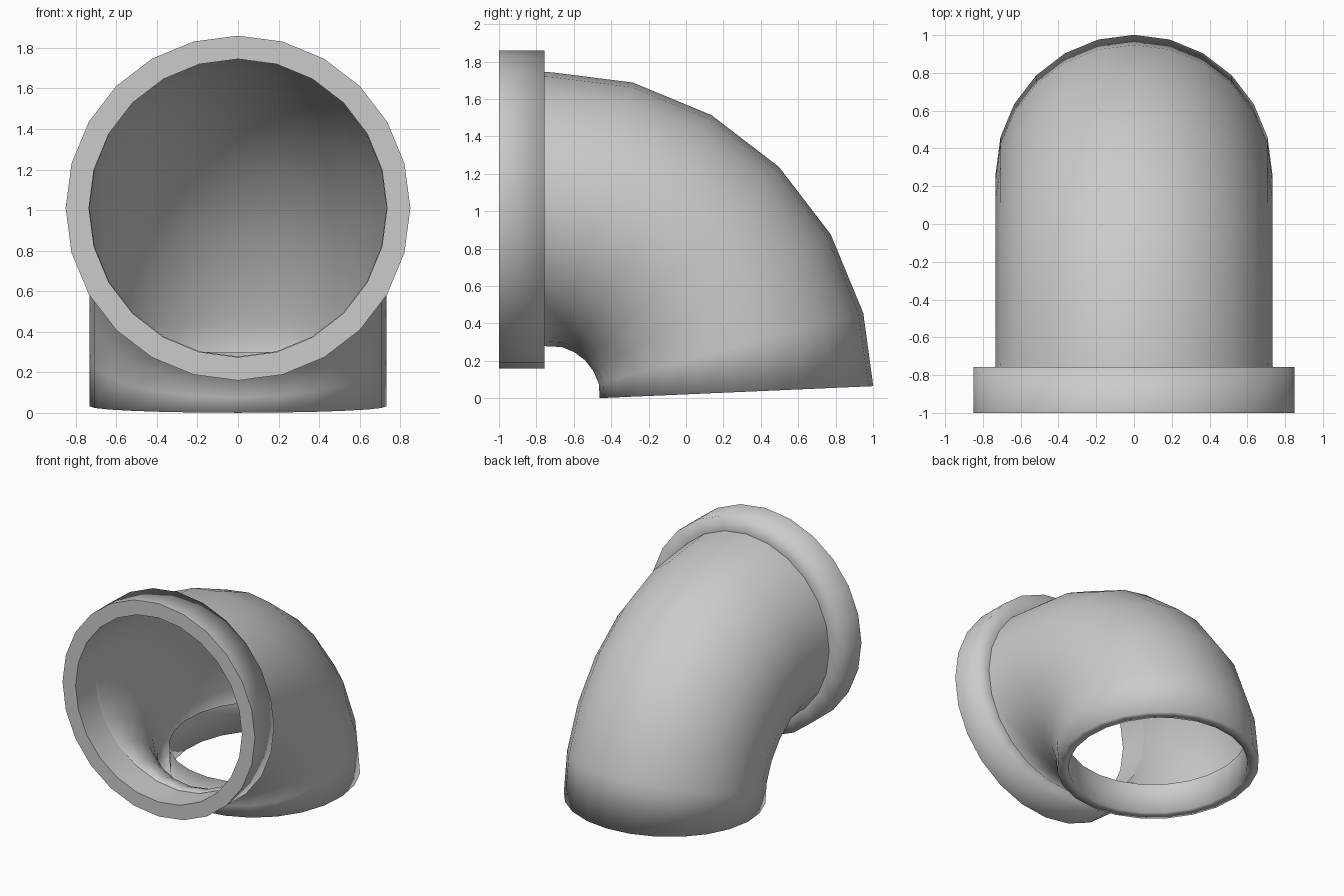
import bpy, bmesh
from math import sin, cos, pi, radians

if "Cube" in bpy.data.objects:
    bpy.data.objects.remove(bpy.data.objects["Cube"])

SIDES = 24
BEND_Y, BEND_Z, BEND_R = -0.735, 0.005, 1.01   # bend centre and radius
PIPE_R = 0.732


def ring(bm, y, z, tilt, r):
    """Circle of vertices; tilt 0 faces the front, 90 faces down."""
    t = radians(tilt)
    out = []
    for i in range(SIDES):
        a = 2 * pi * i / SIDES
        h = r * cos(a)
        out.append(bm.verts.new((r * sin(a), y + h * sin(t), z + h * cos(t))))
    return out


def bridge(bm, a, b):
    return [bm.faces.new((a[i], a[(i + 1) % SIDES], b[(i + 1) % SIDES], b[i]))
            for i in range(SIDES)]


def finish(bm, name, sharp_faces=()):
    for f in bm.faces:
        f.smooth = True
    for f in sharp_faces:
        f.smooth = False
        for e in f.edges:
            e.smooth = False
    bmesh.ops.recalc_face_normals(bm, faces=bm.faces[:])
    me = bpy.data.meshes.new(name)
    bm.to_mesh(me)
    bm.free()
    ob = bpy.data.objects.new(name, me)
    bpy.context.collection.objects.link(ob)


bm = bmesh.new()
zc = 1.01

# socket collar: bore, flat front face, outer band, back step
bore_back = ring(bm, -0.757, zc, 0, 0.735)
bore_front = ring(bm, -1.0, zc, 0, 0.735)
band_front = ring(bm, -1.0, zc, 0, 0.85)
band_back = ring(bm, -0.757, zc, 0, 0.85)
bridge(bm, bore_back, bore_front)
front = bridge(bm, bore_front, band_front)
bridge(bm, band_front, band_back)
bridge(bm, band_back, bore_back)

# curved pipe, both end rings slightly off square
last = bore_back
path = [(-0.734, zc, 1.8)]
for a in (15, 30, 45, 60, 75):
    t = radians(a)
    path.append((BEND_Y + BEND_R * sin(t), BEND_Z + BEND_R * cos(t), a))
path.append((0.27, 0.0325, 87.5))
for y, z, tilt in path:
    nxt = ring(bm, y, z, tilt, PIPE_R)
    bridge(bm, last, nxt)
    last = nxt

# spigot end: rim and inner sleeve standing up inside the pipe
y, z, tilt = path[-1]
t = radians(tilt)
rim = ring(bm, y, z, tilt, 0.65)
top = ring(bm, y - 0.24 * cos(t), z + 0.24 * sin(t), tilt, 0.65)
bridge(bm, last, rim)
bridge(bm, rim, top)
finish(bm, "pipe_elbow", front)
